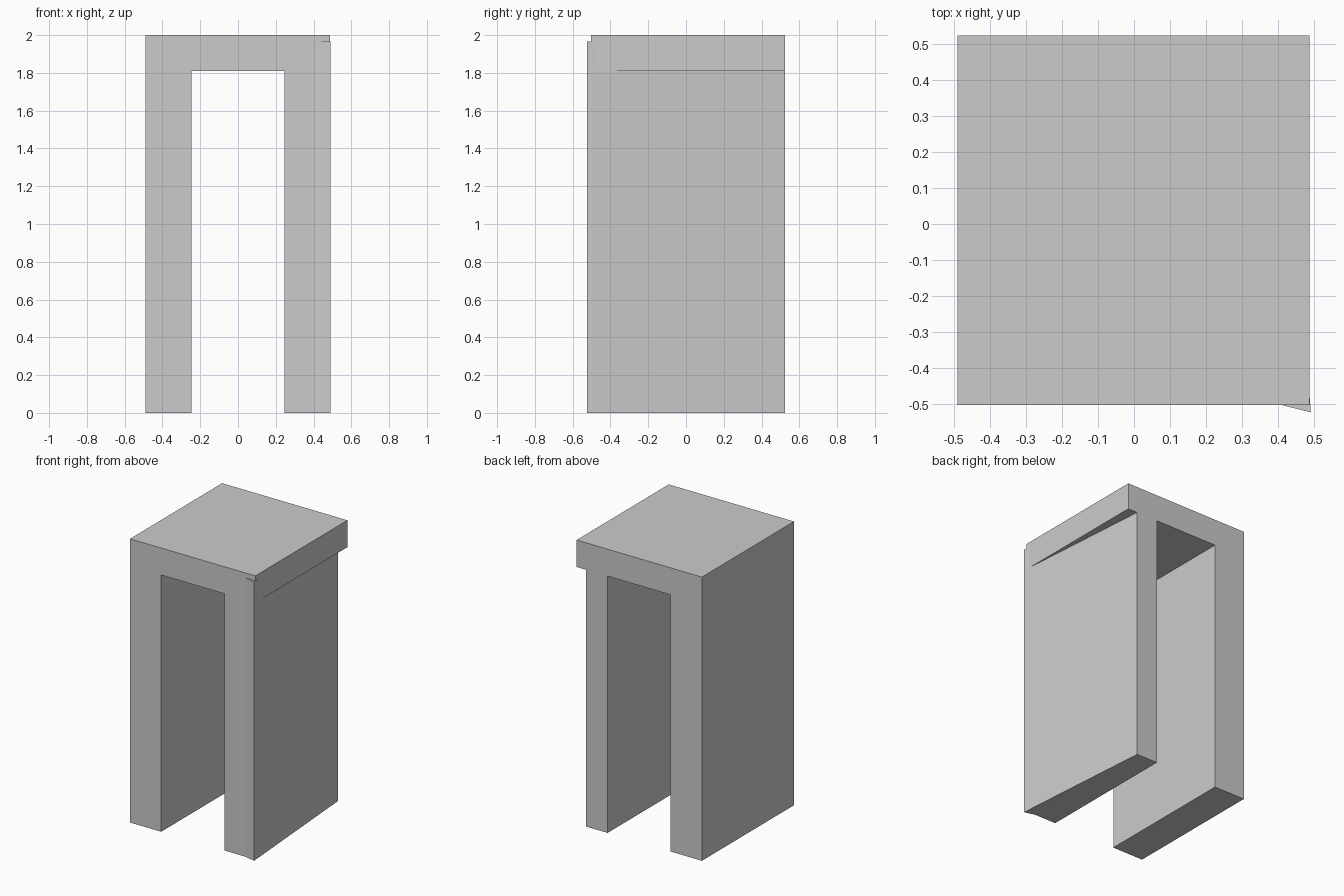
import bpy, bmesh
from mathutils import Vector

if "Cube" in bpy.data.objects:
    bpy.data.objects.remove(bpy.data.objects["Cube"])


def prism(name, points, direction):
    """Extrude a closed outline along a direction."""
    bm = bmesh.new()
    face = bm.faces.new([bm.verts.new(p) for p in points])
    new = bmesh.ops.extrude_face_region(bm, geom=[face])["geom"]
    verts = [v for v in new if isinstance(v, bmesh.types.BMVert)]
    bmesh.ops.translate(bm, verts=verts, vec=Vector(direction))
    bmesh.ops.recalc_face_normals(bm, faces=bm.faces)
    mesh = bpy.data.meshes.new(name)
    bm.to_mesh(mesh)
    bm.free()
    obj = bpy.data.objects.new(name, mesh)
    bpy.context.collection.objects.link(obj)
    return obj


FRONT, BACK = -0.503, 0.523

# Arch: two legs and a top slab overhanging the right leg
outline = [(-0.49, 0), (-0.247, 0), (-0.247, 1.81), (0.245, 1.81), (0.245, 0),
           (0.412, 0), (0.412, 1.81), (0.487, 1.81), (0.487, 2), (-0.49, 2)]
prism("arch", [(x, FRONT, z) for x, z in outline], (0, BACK - FRONT, 0))

# Tapered outer panel of the right leg, its front corner poking out
wedge = [(0.36, -0.45), (0.412, FRONT), (0.491, -0.523), (0.412, BACK)]
prism("right_leg_taper", [(x, y, 0) for x, y in wedge], (0, 0, 1.965))
